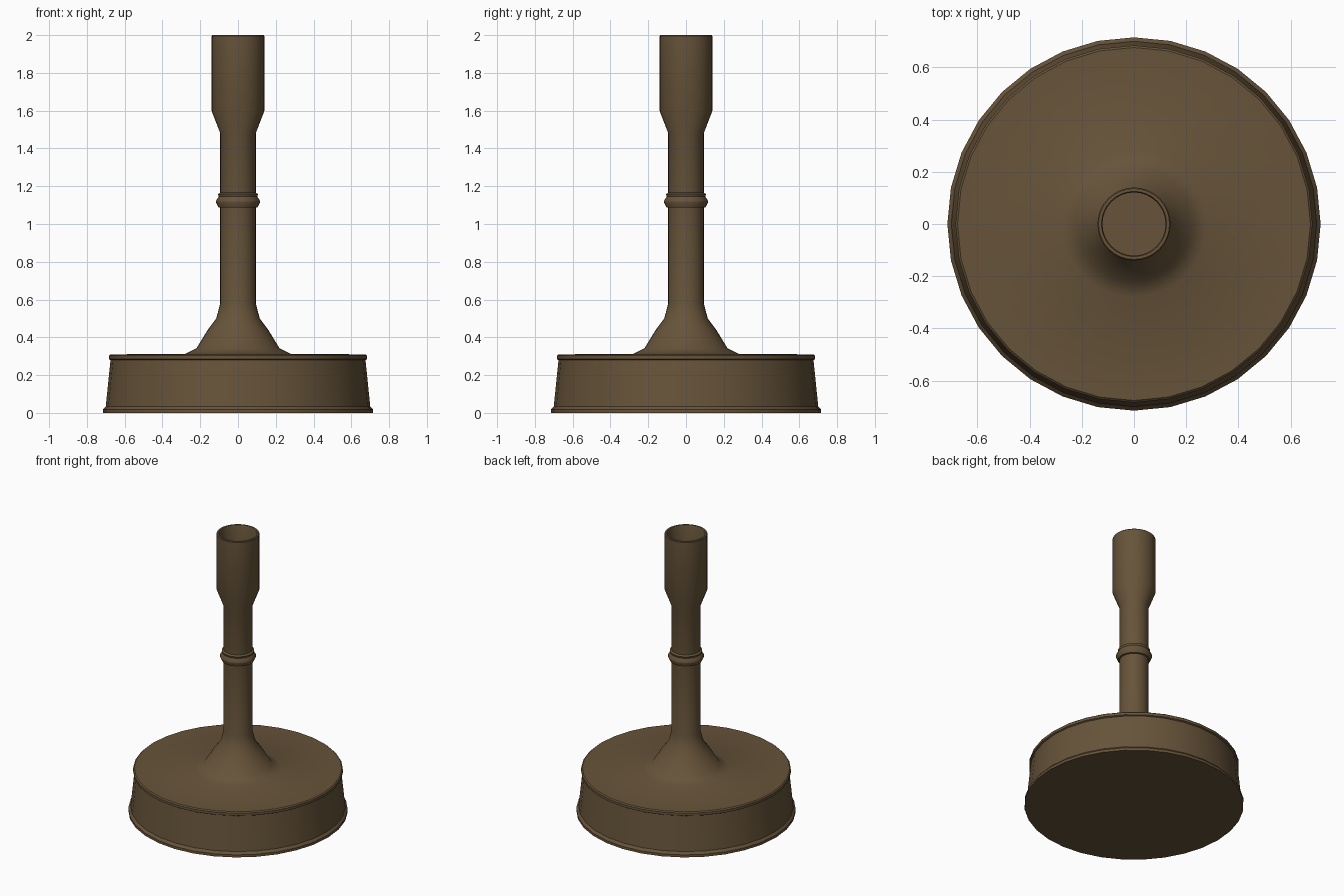
import bpy, bmesh, math

if "Cube" in bpy.data.objects:
    bpy.data.objects.remove(bpy.data.objects["Cube"])

SIDES = 32
bronze = bpy.data.materials.new("dark_bronze")
bronze.diffuse_color = (0.135, 0.088, 0.042, 1)
bronze.use_nodes = True
bronze.node_tree.nodes["Principled BSDF"].inputs["Base Color"].default_value = bronze.diffuse_color


def lathe(name, profile, angle=35):
    """Spin a (radius, height) profile about z; radius 0 makes a pole."""
    bm = bmesh.new()
    rings = []
    for r, z in profile:
        n = SIDES if r > 0 else 1
        rings.append([bm.verts.new((r * math.cos(2 * math.pi * i / SIDES),
                                    r * math.sin(2 * math.pi * i / SIDES), z))
                      for i in range(n)])
    for a, b in zip(rings, rings[1:]):
        for i in range(SIDES):
            j = (i + 1) % SIDES
            quad = [a[i % len(a)], a[j % len(a)], b[j % len(b)], b[i % len(b)]]
            bm.faces.new(list(dict.fromkeys(quad)))
    bmesh.ops.recalc_face_normals(bm, faces=bm.faces)
    mesh = bpy.data.meshes.new(name)
    bm.to_mesh(mesh)
    bm.free()
    mesh.materials.append(bronze)
    ob = bpy.data.objects.new(name, mesh)
    bpy.context.collection.objects.link(ob)
    bpy.ops.object.select_all(action='DESELECT')
    ob.select_set(True)
    bpy.context.view_layer.objects.active = ob
    bpy.ops.object.shade_smooth_by_angle(angle=math.radians(angle))
    return ob


# Drum base, flared foot, stem and hollow socket in one turned profile
lathe("stand_body", [
    (0, 0), (0.715, 0), (0.715, 0.018), (0.70, 0.035),
    (0.675, 0.28), (0.684, 0.285), (0.684, 0.303), (0.676, 0.31),
    (0.28, 0.312), (0.22, 0.342), (0.16, 0.44), (0.115, 0.50), (0.094, 0.58),
    (0.094, 1.48), (0.14, 1.60), (0.14, 1.995), (0.136, 2.0),
    (0.125, 2.0), (0.121, 1.99), (0.121, 1.80), (0, 1.80)])

# Collar around the stem
lathe("stem_collar", [
    (0.088, 1.085), (0.104, 1.088), (0.117, 1.115), (0.117, 1.122),
    (0.102, 1.145), (0.106, 1.158), (0.088, 1.17)])
